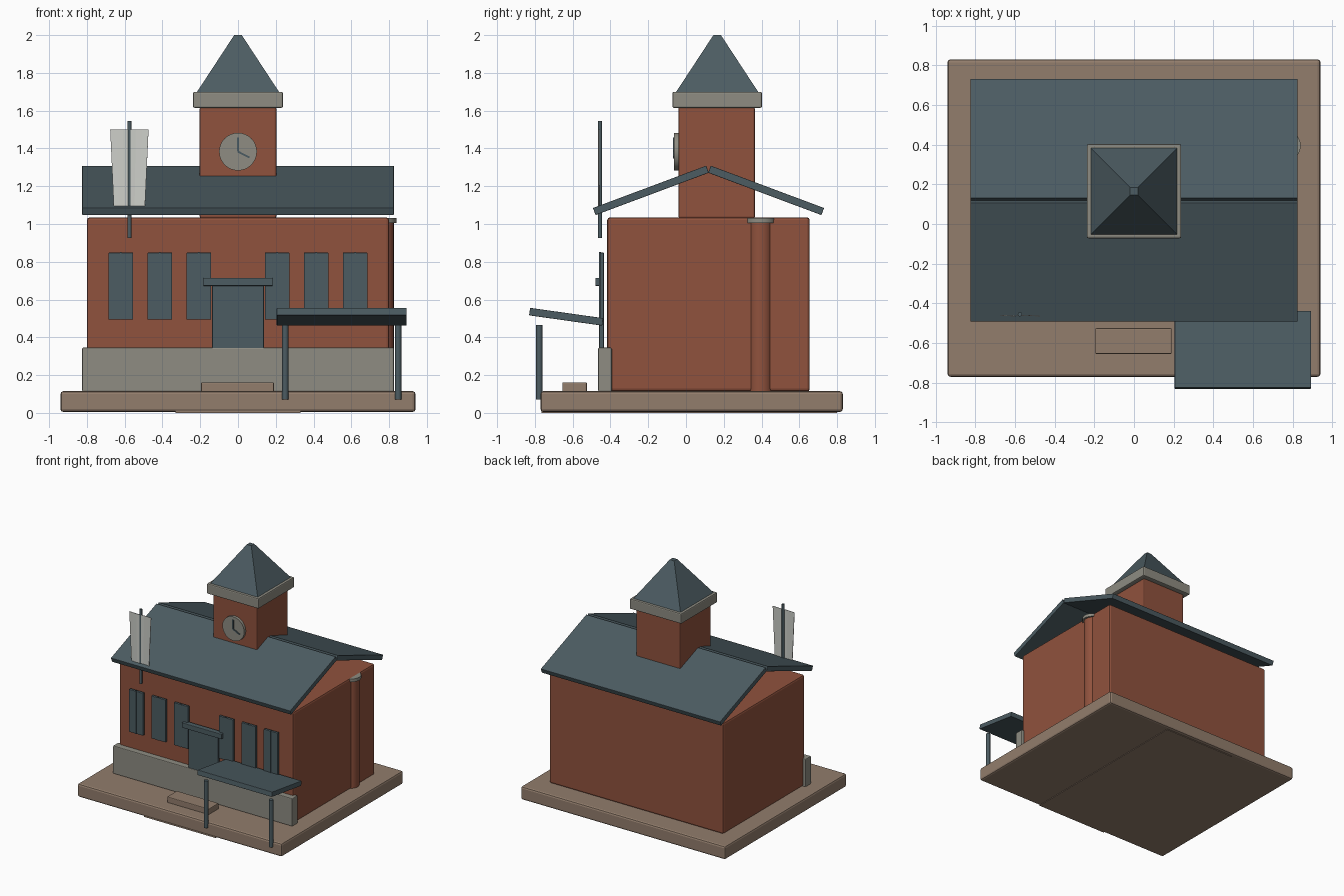
import bpy, math
from mathutils import Vector

if "Cube" in bpy.data.objects:
    bpy.data.objects.remove(bpy.data.objects["Cube"])


def material(name, hex_rgb):
    lin = [((c / 255 + 0.055) / 1.055) ** 2.4 for c in hex_rgb]
    m = bpy.data.materials.new(name)
    m.diffuse_color = (*lin, 1)
    m.use_nodes = True
    m.node_tree.nodes["Principled BSDF"].inputs["Base Color"].default_value = m.diffuse_color
    return m


BRICK = material("brick red", (144, 82, 61))
TAN = material("tan paving", (146, 125, 108))
STONE = material("grey stone", (142, 140, 130))
SLATE = material("slate blue", (76, 92, 98))
CLOTH = material("off white cloth", (205, 207, 201))


def finish(o, name, mat, bevel=0):
    o.name = name
    o.data.materials.clear()
    o.data.materials.append(mat)
    if bevel:
        b = o.modifiers.new("bevel", "BEVEL")
        b.width = bevel
        b.segments = 2
    return o


def box(name, mat, x, y, z, bevel=0.0, tilt=0.0):
    """Box from (min, max) ranges, optionally tilted about x."""
    lo, hi = Vector((x[0], y[0], z[0])), Vector((x[1], y[1], z[1]))
    bpy.ops.mesh.primitive_cube_add(size=1, location=(lo + hi) / 2)
    o = bpy.context.object
    for v in o.data.vertices:
        v.co = v.co * (hi - lo)
    o.rotation_euler.x = math.radians(tilt)
    return finish(o, name, mat, bevel)


def cylinder(name, mat, r, depth, loc, sides=24, rot=(0, 0, 0), bevel=0.0):
    bpy.ops.mesh.primitive_cylinder_add(vertices=sides, radius=r, depth=depth,
                                        location=loc, rotation=rot)
    o = bpy.context.object
    bpy.ops.object.shade_smooth_by_angle(angle=math.radians(35))
    return finish(o, name, mat, bevel)


# Ground slab, entrance step, main walls and front plinth
box("base_slab", TAN, (-0.94, 0.94), (-0.77, 0.83), (0.005, 0.115), 0.015)
box("base_underside", TAN, (-0.33, 0.33), (-0.765, 0.8), (0, 0.02))
box("entrance_step", TAN, (-0.195, 0.19), (-0.655, -0.525), (0.11, 0.162), 0.006)
box("main_walls", BRICK, (-0.80, 0.80), (-0.417, 0.655), (0.113, 1.035), 0.015)
box("front_plinth", STONE, (-0.825, 0.825), (-0.465, -0.393), (0.113, 0.345), 0.006)

# Round stack on the right wall
cylinder("round_stack", BRICK, 0.065, 0.905, (0.76, 0.395, 0.5675))
cylinder("stack_cap", STONE, 0.08, 0.026, (0.76, 0.395, 1.018))

# Two roof slabs meeting at the ridge
for name, cy, tilt in (("front_roof", -0.186, 20.5), ("back_roof", 0.424, -20.5)):
    box(name, SLATE, (-0.825, 0.825), (cy - 0.32, cy + 0.32), (1.158, 1.198), 0.003, tilt)

# Clock tower, cornice and spire
box("tower", BRICK, (-0.203, 0.203), (-0.04, 0.365), (1.03, 1.62), 0.01)
box("tower_cornice", STONE, (-0.238, 0.238), (-0.072, 0.402), (1.615, 1.70), 0.008)
bpy.ops.mesh.primitive_cone_add(vertices=4, radius1=0.22 * 2 ** 0.5, radius2=0.02 * 2 ** 0.5,
                                depth=0.305, location=(0, 0.165, 1.8475))
spire = finish(bpy.context.object, "spire", SLATE)
for v in spire.data.vertices:  # square the four sides to the axes
    x, y = v.co.x, v.co.y
    v.co.x, v.co.y = (x - y) / 2 ** 0.5, (x + y) / 2 ** 0.5

# Clock face and hands
cylinder("clock_face", STONE, 0.1, 0.025, (0, -0.05, 1.383), 32, (math.pi / 2, 0, 0))
for name, angle, length in (("minute_hand", 0, 0.075), ("hour_hand", 117, 0.068)):
    a = math.radians(angle)
    mid = (math.sin(a) * length / 2, -0.066, 1.383 + math.cos(a) * length / 2)
    o = box(name, SLATE, (-0.005, 0.005), (-0.004, 0.004), (-length / 2, length / 2))
    o.location = mid
    o.rotation_euler.y = a

# Windows: pane plus raised mullion, mirrored left and right
for side in (-1, 1):
    for i, cx in enumerate((0.207, 0.414, 0.62)):
        c = side * cx
        tag = f"{'left' if side < 0 else 'right'}_{i + 1}"
        box("window_" + tag, SLATE, (c - 0.065, c + 0.065), (-0.456, -0.435), (0.495, 0.848), 0.002)
        box("mullion_" + tag, SLATE, (c - 0.004, c + 0.004), (-0.461, -0.45), (0.495, 0.853))

# Door and lintel
box("door", SLATE, (-0.137, 0.137), (-0.46, -0.435), (0.34, 0.68), 0.003)
box("door_lintel", SLATE, (-0.183, 0.183), (-0.48, -0.435), (0.672, 0.714), 0.004)

# Tilted awning on two posts
box("awning", SLATE, (0.205, 0.893), (-0.83, -0.439), (0.489, 0.529), 0.003, -8)
for name, px in (("left_awning_post", 0.25), ("right_awning_post", 0.848)):
    cylinder(name, SLATE, 0.017, 0.392, (px, -0.777, 0.268), 12)

# Flagpole and hanging banner that tapers downward
cylinder("flagpole", SLATE, 0.011, 0.62, (-0.575, -0.455, 1.235), 12)
bpy.ops.mesh.primitive_grid_add(x_subdivisions=6, y_subdivisions=8, size=1)
banner = finish(bpy.context.object, "banner", CLOTH)
for v in banner.data.vertices:
    u, t = v.co.x, v.co.y + 0.5
    width = 0.165 + 0.038 * t
    v.co = (-0.575 + u * width, -0.462 + 0.002 * math.sin(u * 9), 1.093 + 0.407 * t)
s = banner.modifiers.new("thickness", "SOLIDIFY")
s.thickness = 0.003
s.offset = 0
